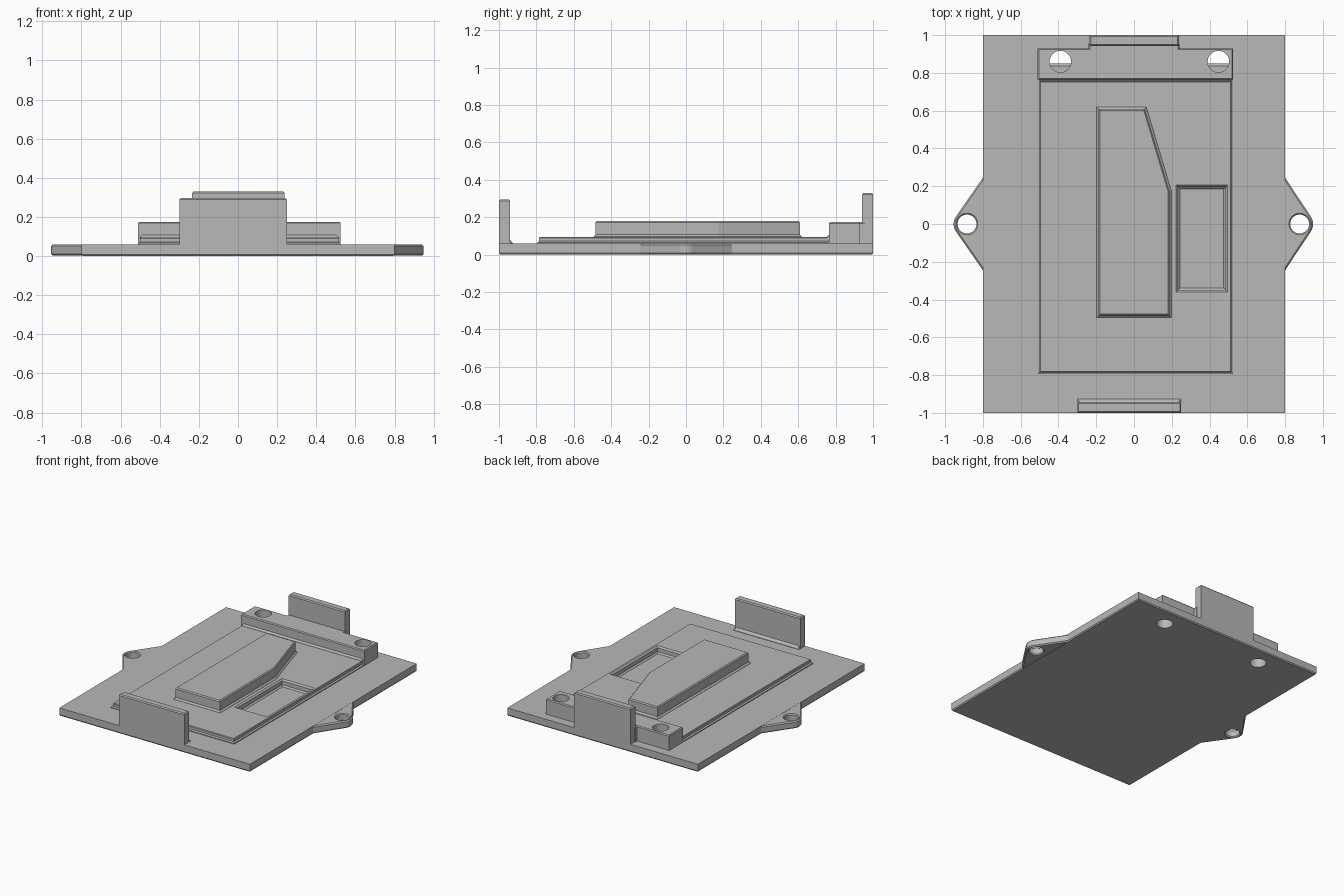
import bpy, bmesh, math
from mathutils import Vector

if "Cube" in bpy.data.objects:
    bpy.data.objects.remove(bpy.data.objects["Cube"], do_unlink=True)

grey = bpy.data.materials.new("plain_grey")
grey.use_nodes = True
colour = (0.48, 0.48, 0.48, 1)
grey.diffuse_color = colour
grey.node_tree.nodes["Principled BSDF"].inputs["Base Color"].default_value = colour


def inset(points, d):
    """Move every side of a counter-clockwise outline inward by d."""
    out = []
    for i, p in enumerate(points):
        p = Vector(p)
        a = (p - Vector(points[i - 1])).normalized()
        b = (Vector(points[(i + 1) % len(points)]) - p).normalized()
        n1, n2 = Vector((-a.y, a.x)), Vector((-b.y, b.x))
        out.append(p + (n1 + n2) * d / (1 + n1.dot(n2)))
    return out


def loft(name, outline, levels):
    """Solid from an outline, with (inset, height) levels from bottom to top."""
    bm = bmesh.new()
    rings = [[bm.verts.new((p.x, p.y, z)) for p in inset(outline, d)] for d, z in levels]
    count = len(outline)
    for low, high in zip(rings, rings[1:]):
        for i in range(count):
            j = (i + 1) % count
            bm.faces.new((low[i], low[j], high[j], high[i]))
    bm.faces.new(rings[0][::-1])
    bm.faces.new(rings[-1])
    bmesh.ops.recalc_face_normals(bm, faces=bm.faces)
    mesh = bpy.data.meshes.new(name)
    bm.to_mesh(mesh)
    bm.free()
    mesh.materials.append(grey)
    obj = bpy.data.objects.new(name, mesh)
    bpy.context.collection.objects.link(obj)
    return obj


def rect(x0, x1, y0, y1):
    return [(x0, y0), (x1, y0), (x1, y1), (x0, y1)]


def circle(x, y, r, n=40):
    return [(x + r * math.cos(2 * math.pi * i / n), y + r * math.sin(2 * math.pi * i / n))
            for i in range(n)]


def cut(obj, *cutters):
    for cutter in cutters:
        cutter.hide_render = True
        cutter.hide_viewport = True
        mod = obj.modifiers.new("cut", 'BOOLEAN')
        mod.operation = 'DIFFERENCE'
        mod.solver = 'EXACT'
        mod.object = cutter
    bpy.context.view_layer.update()
    evaluated = obj.evaluated_get(bpy.context.evaluated_depsgraph_get())
    mesh = bpy.data.meshes.new_from_object(evaluated)
    obj.modifiers.clear()
    obj.data = mesh


# Main slabs
base = loft("base_plate", rect(-0.8, 0.8, -1, 1), [(0.006, 0), (0, 0.008), (0, 0.06)])
panel = loft("raised_panel", rect(-0.51, 0.525, -0.795, 0.775),
             [(0, 0.055), (0, 0.066), (0.01, 0.072), (0.01, 0.09), (0.014, 0.095)])

# Rear block, stepped back to meet the rear tab
block = loft("rear_block",
             [(-0.51, 0.765), (0.525, 0.765), (0.525, 0.93), (0.24, 0.93),
              (0.24, 0.955), (-0.24, 0.955), (-0.24, 0.93), (-0.51, 0.93)],
             [(0, 0.055), (0, 0.168), (0.006, 0.175)])
loft("block_fillet", rect(-0.5, 0.515, 0.753, 0.85), [(0, 0.085), (0, 0.096), (0.014, 0.11)])

# Tapered island with a flared foot
loft("island", [(-0.198, -0.495), (0.198, -0.495), (0.198, 0.175), (0.065, 0.62), (-0.198, 0.62)],
     [(0, 0.085), (0, 0.096), (0.011, 0.107), (0.011, 0.172), (0.018, 0.18)])

# Pocket and fixing holes
pocket = loft("pocket_cutter", rect(0.222, 0.497, -0.362, 0.208),
              [(0.022, 0.045), (0.012, 0.055), (0.012, 0.085), (0, 0.096), (0, 0.12)])
holes = [loft("block_hole_cutter", circle(x, 0.86, 0.057), [(0, -0.1), (0, 0.3)])
         for x in (-0.39, 0.447)]
cut(base, pocket, *holes)
cut(panel, pocket)
cut(block, *holes)

# Side ears, each an arc with straight flanks and a chamfered hole
for name, side, cx in (("left_ear", 1, 0.877), ("right_ear", -1, 0.884)):
    outline = [(0.78, -0.275), (0.8, -0.245)]
    for i in range(13):
        a = math.radians(-34 + 68 * i / 12)
        outline.append((cx + 0.071 * math.cos(a), 0.071 * math.sin(a)))
    outline += [(0.8, 0.245), (0.78, 0.275)]
    if side < 0:
        outline = [(-x, y) for x, y in reversed(outline)]
    ear = loft(name, outline, [(0.008, 0.002), (0, 0.01), (0, 0.051), (0.008, 0.059)])
    hole = loft("ear_hole_cutter", circle(side * cx, 0, 0.057),
                [(0, -0.1), (0, 0.003), (0.007, 0.01), (0.007, 0.052), (0, 0.059), (0, 0.1)])
    cut(ear, hole)

# Upright tabs at both ends
loft("front_tab", rect(-0.3, 0.25, -1, -0.942), [(0, 0.05), (0, 0.288), (0.007, 0.296)])
loft("front_tab_fillet", rect(-0.3, 0.25, -0.99, -0.926), [(0, 0.05), (0, 0.063), (0.016, 0.08)])
loft("rear_tab", rect(-0.235, 0.238, 0.942, 1), [(0, 0.05), (0, 0.322), (0.007, 0.33)])

# Drop the helpers once their cuts are baked in
for obj in [o for o in bpy.data.objects if "_cutter" in o.name]:
    bpy.data.objects.remove(obj, do_unlink=True)
